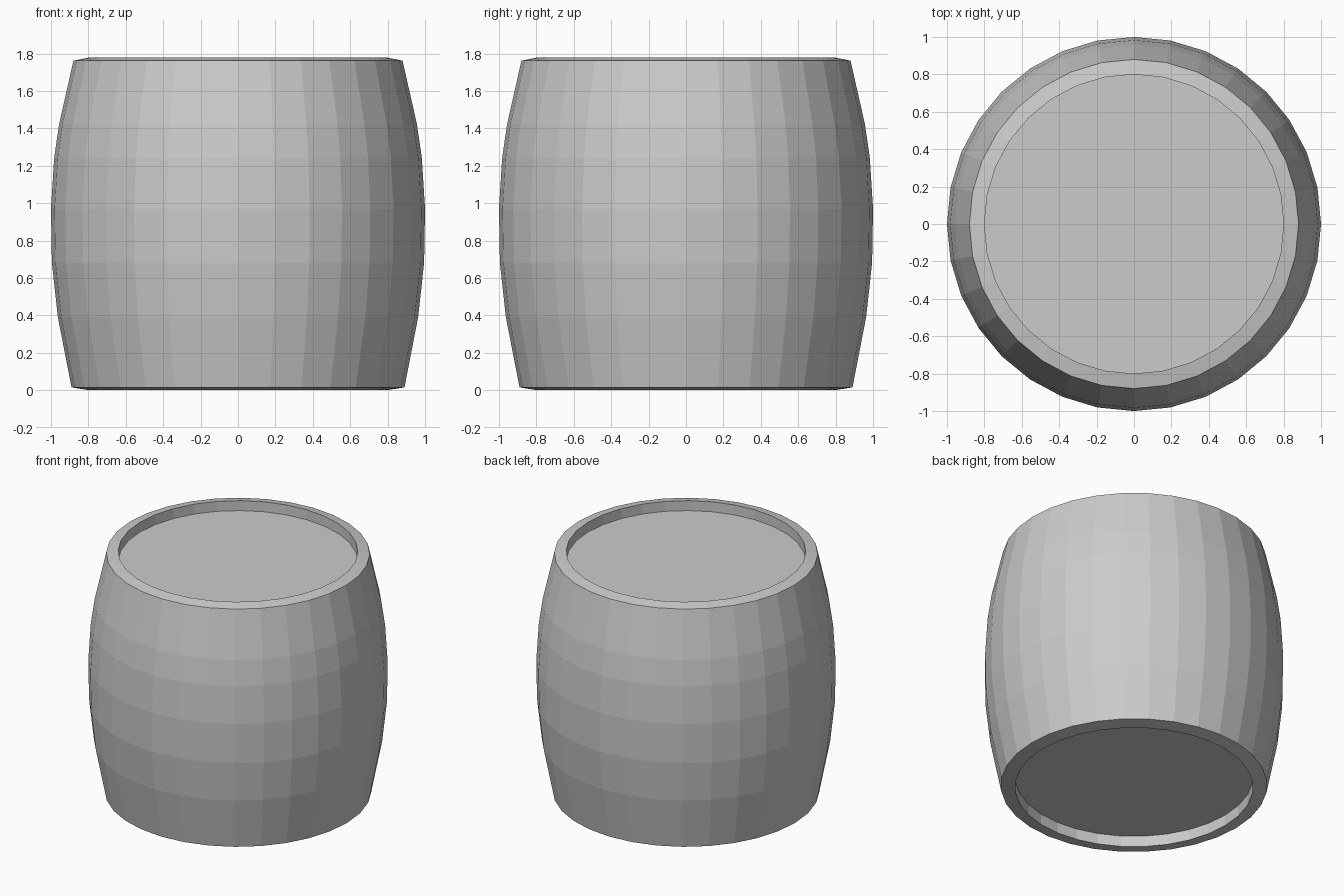
import bpy, bmesh
from math import cos, sin, tau

if "Cube" in bpy.data.objects:
    bpy.data.objects.remove(bpy.data.objects["Cube"])

SIDES = 32


def lathe(name, profile):
    """Spin a (radius, z) profile around z and cap both ends."""
    bm = bmesh.new()
    rings = [[bm.verts.new((r * cos(tau * i / SIDES), r * sin(tau * i / SIDES), z))
              for i in range(SIDES)] for r, z in profile]
    for low, high in zip(rings, rings[1:]):
        for i in range(SIDES):
            j = (i + 1) % SIDES
            bm.faces.new((low[i], low[j], high[j], high[i]))
    bm.faces.new(rings[0][::-1])
    bm.faces.new(rings[-1])
    bmesh.ops.recalc_face_normals(bm, faces=bm.faces)
    mesh = bpy.data.meshes.new(name)
    bm.to_mesh(mesh)
    bm.free()
    obj = bpy.data.objects.new(name, mesh)
    bpy.context.collection.objects.link(obj)
    return obj


# Bulging body with bevelled rims and recessed lids at both ends
lathe("barrel", [
    (0.795, 0.08), (0.795, 0.0), (0.89, 0.015),
    (0.963, 0.39), (0.995, 0.68), (1.0, 0.97), (0.983, 1.24), (0.957, 1.42),
    (0.88, 1.762), (0.80, 1.778), (0.80, 1.705),
])
